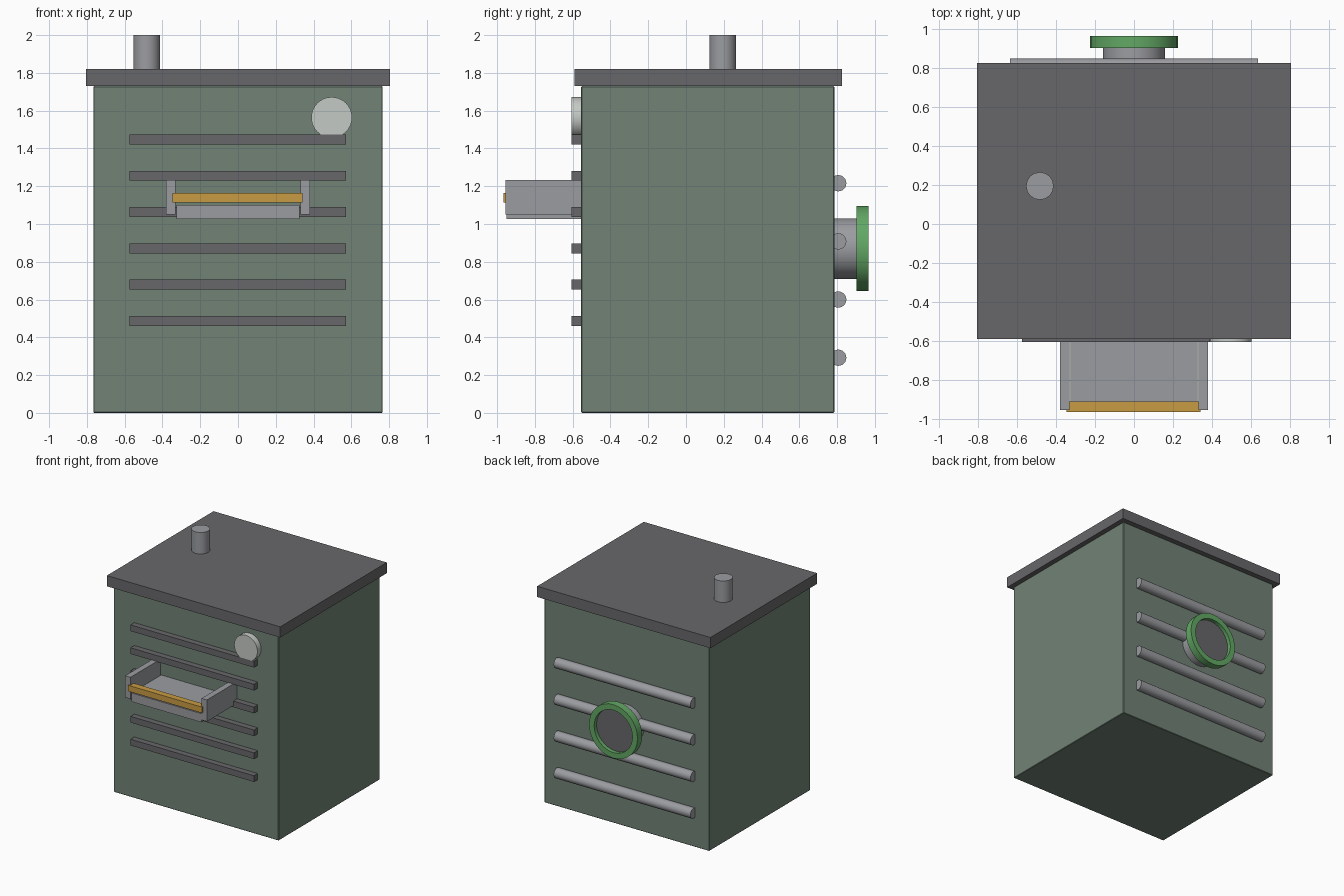
import bpy
import math

default = bpy.data.objects.get("Cube")
if default:
    bpy.data.objects.remove(default, do_unlink=True)


def material(name, rgb):
    mat = bpy.data.materials.new(name)
    mat.use_nodes = True
    mat.diffuse_color = (*rgb, 1)
    mat.node_tree.nodes["Principled BSDF"].inputs["Base Color"].default_value = (*rgb, 1)
    return mat


SAGE = material("sage green paint", (0.165, 0.225, 0.18))
DARK = material("dark grey metal", (0.137, 0.135, 0.142))
STEEL = material("steel grey", (0.33, 0.335, 0.355))
AMBER = material("amber", (0.58, 0.33, 0.055))
GREEN = material("bright green", (0.125, 0.39, 0.13))
PALE = material("pale dial", (0.56, 0.59, 0.56))


def finish(obj, name, mat, smooth=False):
    obj.name = name
    obj.data.materials.append(mat)
    if smooth:
        bpy.ops.object.shade_smooth_by_angle(angle=math.radians(40))
    return obj


def box(name, xs, ys, zs, mat, bevel=0):
    """Box given by its extent along each axis."""
    spans = (xs, ys, zs)
    bpy.ops.mesh.primitive_cube_add(size=1, location=[(a + b) / 2 for a, b in spans])
    obj = bpy.context.object
    obj.scale = [b - a for a, b in spans]
    bpy.ops.object.transform_apply(location=False, rotation=False, scale=True)
    if bevel:
        mod = obj.modifiers.new("soft edges", 'BEVEL')
        mod.width = bevel
        mod.segments = 1
    return finish(obj, name, mat)


def cylinder(name, center, radius, length, axis, mat, sides=32):
    turn = {'X': (0, math.pi / 2, 0), 'Y': (math.pi / 2, 0, 0), 'Z': (0, 0, 0)}[axis]
    bpy.ops.mesh.primitive_cylinder_add(vertices=sides, radius=radius, depth=length,
                                        location=center, rotation=turn)
    return finish(bpy.context.object, name, mat, True)


def ring(name, x, z, y0, y1, inner, outer, mat, sides=32):
    """Flat ring around the y axis: a rectangular section swept in a circle."""
    section = [(inner, y0), (outer, y0), (outer, y1), (inner, y1)]
    verts, faces = [], []
    n = len(section)
    for i in range(sides):
        a = math.tau * i / sides
        verts += [(x + r * math.cos(a), y, z + r * math.sin(a)) for r, y in section]
        j = (i + 1) % sides
        faces += [(i * n + k, i * n + (k + 1) % n, j * n + (k + 1) % n, j * n + k)
                  for k in range(n)]
    mesh = bpy.data.meshes.new(name)
    mesh.from_pydata(verts, [], faces)
    obj = bpy.data.objects.new(name, mesh)
    bpy.context.collection.objects.link(obj)
    bpy.ops.object.select_all(action='DESELECT')
    obj.select_set(True)
    bpy.context.view_layer.objects.active = obj
    bpy.ops.object.mode_set(mode='EDIT')
    bpy.ops.mesh.select_all(action='SELECT')
    bpy.ops.mesh.normals_make_consistent(inside=False)
    bpy.ops.object.mode_set(mode='OBJECT')
    return finish(obj, name, mat, True)


# Cabinet and lid
box("cabinet", (-0.766, 0.766), (-0.555, 0.785), (0, 1.73), SAGE, 0.004)
box("lid", (-0.805, 0.805), (-0.59, 0.825), (1.73, 1.82), DARK)
cylinder("chimney", (-0.483, 0.195, 1.905), 0.071, 0.19, 'Z', STEEL, 16)

# Front vent slats
for i in range(6):
    z = 0.487 + 0.192 * i
    box(f"vent_slat_{i + 1}", (-0.575, 0.572), (-0.605, -0.54),
        (z - 0.026, z + 0.026), DARK)

# Round dial
cylinder("dial", (0.496, -0.575, 1.564), 0.108, 0.06, 'Y', PALE)

# Front tray with side walls and amber bar
box("tray_floor", (-0.325, 0.325), (-0.95, -0.54), (1.027, 1.10), STEEL)
for side, s in (("left", 1), ("right", -1)):
    box(f"tray_{side}_wall", sorted((s * 0.33, s * 0.38)), (-0.955, -0.54),
        (1.05, 1.232), STEEL)
box("tray_bar", (-0.346, 0.342), (-0.965, -0.91), (1.115, 1.165), AMBER)

# Rear rails
for i in range(4):
    cylinder(f"rear_rail_{i + 1}", (0, 0.806, 0.292 + 0.308 * i), 0.043, 1.27, 'X', STEEL, 24)

# Rear outlet with flange
cylinder("outlet_pipe", (0, 0.85, 0.87), 0.16, 0.14, 'Y', STEEL)
ring("outlet_flange", 0, 0.87, 0.903, 0.965, 0.178, 0.225, GREEN)
cylinder("outlet_grille", (0, 0.918, 0.87), 0.18, 0.03, 'Y', DARK)
